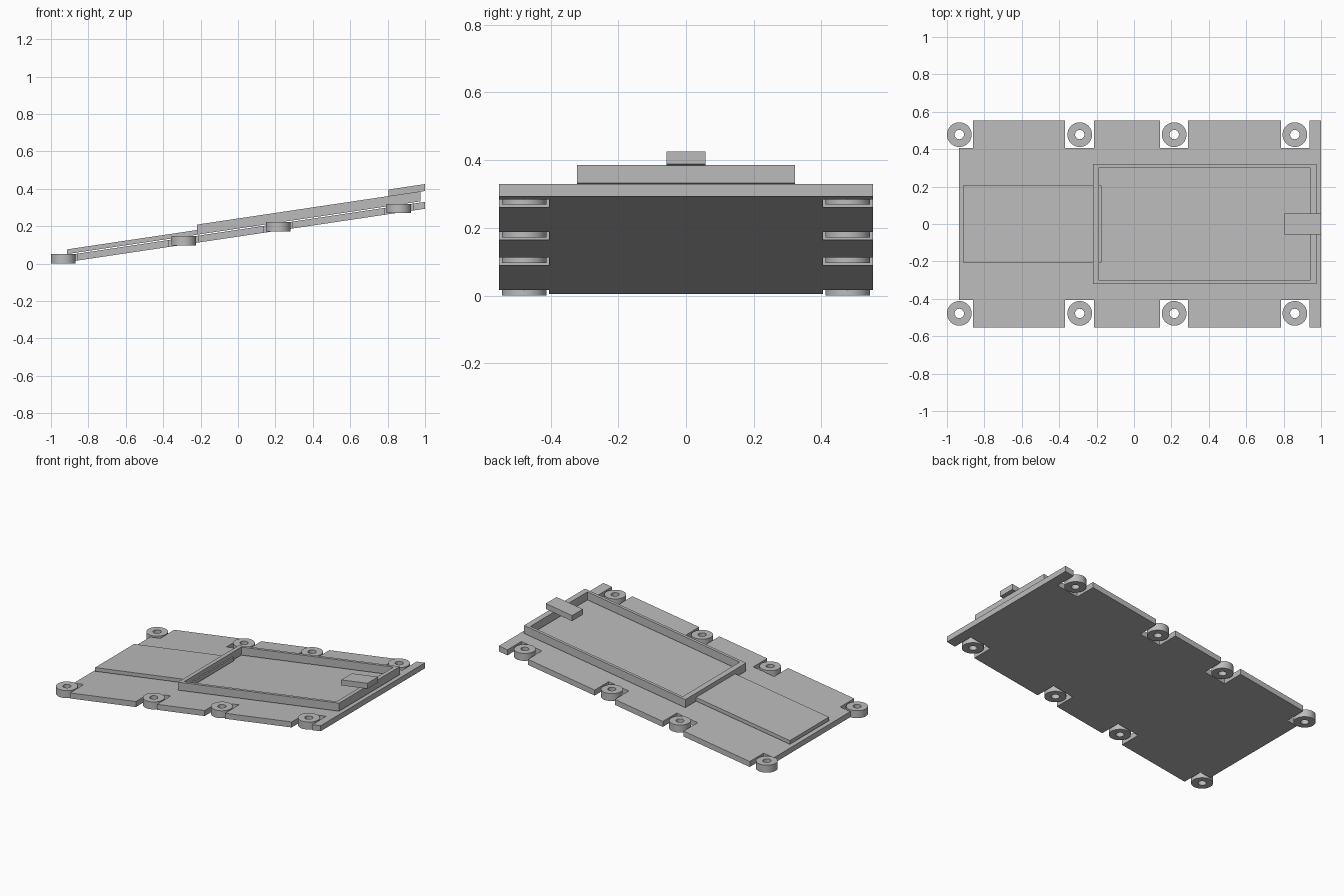
import bpy
import bmesh
import math

cube = bpy.data.objects.get("Cube")
if cube:
    bpy.data.objects.remove(cube, do_unlink=True)

SLOPE = 0.149
BASE = 0.144      # underside height of the sloping plate at x = 0
THICK = 0.037

grey = bpy.data.materials.new("plain grey")
grey.use_nodes = True
COLOUR = (0.5, 0.5, 0.5, 1)
grey.diffuse_color = COLOUR
grey.node_tree.nodes["Principled BSDF"].inputs["Base Color"].default_value = COLOUR


def finish(name, bm):
    bmesh.ops.recalc_face_normals(bm, faces=bm.faces)
    mesh = bpy.data.meshes.new(name)
    bm.to_mesh(mesh)
    bm.free()
    mesh.materials.append(grey)
    obj = bpy.data.objects.new(name, mesh)
    bpy.context.collection.objects.link(obj)
    return obj


def slab(name, outline, lift, height):
    """Extrude an outline upward, its base following the slope."""
    bm = bmesh.new()
    face = bm.faces.new([bm.verts.new((x, y, BASE + SLOPE * x + lift)) for x, y in outline])
    ext = bmesh.ops.extrude_face_region(bm, geom=[face])
    top = [v for v in ext["geom"] if isinstance(v, bmesh.types.BMVert)]
    bmesh.ops.translate(bm, verts=top, vec=(0, 0, height))
    return finish(name, bm)


def rect(x0, x1, w):
    return [(x0, -w), (x1, -w), (x1, w), (x0, w)]


def sloped_frame(name, outer, inner, lift, height):
    """Rectangular frame with vertical walls on the slope."""
    bm = bmesh.new()
    rings = []
    for loop, up in ((outer, 0), (outer, height), (inner, height), (inner, 0)):
        rings.append([bm.verts.new((x, y, BASE + SLOPE * x + lift + up)) for x, y in loop])
    for k in range(4):
        a, b = rings[k], rings[(k + 1) % 4]
        for i in range(4):
            j = (i + 1) % 4
            bm.faces.new((a[i], a[j], b[j], b[i]))
    return finish(name, bm)


def washer(name, x, y, z, outer=0.066, inner=0.025, height=0.05, sides=40):
    """Level ring with a through hole."""
    bm = bmesh.new()
    profile = [(outer, 0), (outer, height), (inner, height), (inner, 0)]
    loops = []
    for i in range(sides):
        a = math.tau * i / sides
        loops.append([bm.verts.new((x + r * math.cos(a), y + r * math.sin(a), z + h))
                      for r, h in profile])
    for i in range(sides):
        a, b = loops[i], loops[(i + 1) % sides]
        for k in range(4):
            m = (k + 1) % 4
            bm.faces.new((a[k], b[k], b[m], a[m]))
    obj = finish(name, bm)
    bpy.ops.object.select_all(action="DESELECT")
    obj.select_set(True)
    bpy.context.view_layer.objects.active = obj
    bpy.ops.object.shade_smooth_by_angle(angle=math.radians(35))


# Base plate with notches along both long edges
IN, OUT = 0.405, 0.553
edge = [(-0.935, IN), (-0.86, IN), (-0.86, OUT)]
for x0, x1 in ((-0.37, -0.215), (0.14, 0.29), (0.785, 0.937)):
    edge += [(x0, OUT), (x0, IN), (x1, IN), (x1, OUT)]
edge.append((1.0, OUT))
slab("base_plate", [(x, -y) for x, y in edge] + edge[::-1], 0, THICK)

# Raised panel, rim frame and latch, each with a hairline gap below
GAP = 0.006
slab("raised_panel", rect(-0.915, -0.175, 0.207), THICK + GAP, 0.025)
sloped_frame("rim_frame", rect(-0.22, 0.975, 0.322), rect(-0.187, 0.942, 0.302),
             THICK + GAP, 0.054)
slab("latch", rect(0.805, 1.0, 0.057), 0.095, 0.037)

# Mounting rings in the notches
for n, x in enumerate((-0.934, -0.29, 0.215, 0.86)):
    for side, sign in (("left", 1), ("right", -1)):
        washer(f"mounting_ring_{side}_{n + 1}", x, sign * 0.478, 0.15 * (x + 0.934))
